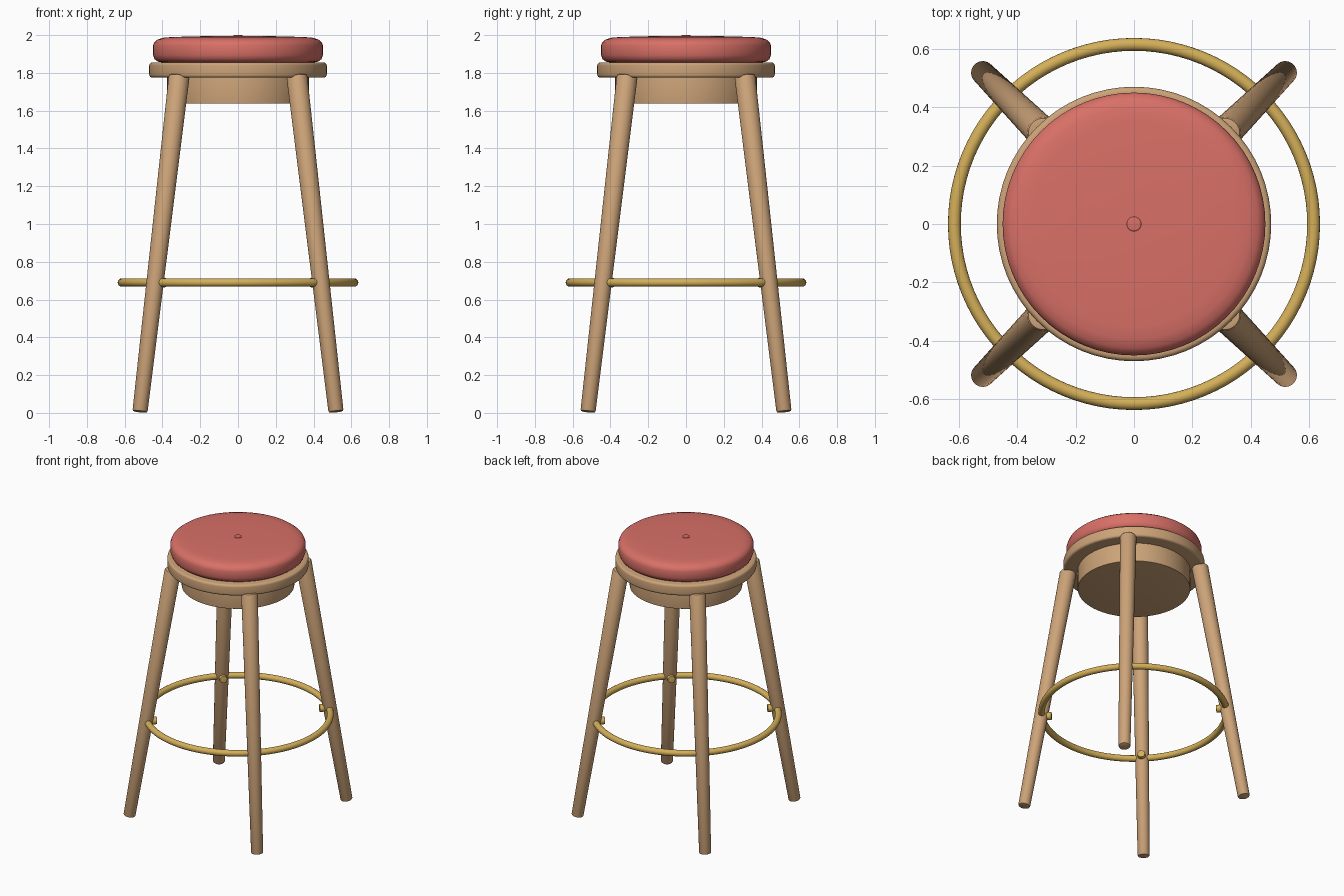
import bpy, bmesh, math
from mathutils import Vector

if "Cube" in bpy.data.objects:
    bpy.data.objects.remove(bpy.data.objects["Cube"])


def material(name, rgb):
    m = bpy.data.materials.new(name)
    m.diffuse_color = (*rgb, 1)
    m.use_nodes = True
    m.node_tree.nodes["Principled BSDF"].inputs["Base Color"].default_value = m.diffuse_color
    return m


RED = material("red upholstery", (0.69, 0.162, 0.136))
WOOD = material("light wood", (0.61, 0.37, 0.19))
BRASS = material("brass", (0.66, 0.43, 0.10))


def lathe(name, profile, mat, segments=64, start=None, axis=None):
    """Spin a closed (radius, height) profile; optionally aim it along an axis."""
    bm = bmesh.new()
    verts = [bm.verts.new((r, 0, z)) for r, z in profile]
    edges = [bm.edges.new(p) for p in zip(verts, verts[1:])]
    bmesh.ops.spin(bm, geom=verts + edges, cent=(0, 0, 0), axis=(0, 0, 1),
                   angle=2 * math.pi, steps=segments, use_duplicate=False)
    bmesh.ops.remove_doubles(bm, verts=bm.verts, dist=1e-5)
    bmesh.ops.recalc_face_normals(bm, faces=bm.faces)
    me = bpy.data.meshes.new(name)
    bm.to_mesh(me)
    bm.free()
    me.materials.append(mat)
    ob = bpy.data.objects.new(name, me)
    bpy.context.collection.objects.link(ob)
    if axis:
        ob.location = start
        ob.rotation_mode = 'QUATERNION'
        ob.rotation_quaternion = Vector((0, 0, 1)).rotation_difference(axis)
    return finish(ob)


def finish(ob):
    bpy.ops.object.select_all(action='DESELECT')
    ob.select_set(True)
    bpy.context.view_layer.objects.active = ob
    bpy.ops.object.shade_smooth_by_angle(angle=math.radians(40))
    return ob


def rounded(r, z0, z1, b, n=4):
    """Profile of a disc or rod with rounded rims."""
    arc = [(b * math.sin(i * math.pi / 2 / n), b * math.cos(i * math.pi / 2 / n))
           for i in range(n + 1)]
    low = [(r - b + s, z0 + b - c) for s, c in arc]
    high = [(r - b + s, z1 - b + c) for s, c in reversed(arc)]
    return [(0, z0)] + low + high + [(0, z1)]


# Seat: cushion with button, wooden rim and apron
lathe("seat_cushion", [(0, 1.855), (0.40, 1.855), (0.425, 1.86), (0.442, 1.873),
                       (0.45, 1.895), (0.45, 1.945), (0.443, 1.963), (0.425, 1.977),
                       (0.395, 1.986), (0.35, 1.99), (0.2, 1.994), (0, 1.995)], RED)
lathe("cushion_button", rounded(0.025, 1.985, 2.0, 0.004), RED, 24)
lathe("seat_rim", rounded(0.47, 1.775, 1.855, 0.016), WOOD)
lathe("seat_apron", rounded(0.375, 1.637, 1.79, 0.004), WOOD)

# Foot ring
bpy.ops.mesh.primitive_torus_add(major_radius=0.615, minor_radius=0.022,
                                 major_segments=96, minor_segments=16,
                                 location=(0, 0, 0.69))
ring = bpy.context.object
ring.name = "foot_ring"
ring.data.materials.append(BRASS)
finish(ring)

# Splayed tapered legs, each with a brass pin holding the ring
for name, sx, sy in (("front_left", -1, -1), ("front_right", 1, -1),
                     ("back_left", -1, 1), ("back_right", 1, 1)):
    foot = Vector((0.519 * sx, 0.519 * sy, 0.006))
    axis = Vector((0.311 * sx, 0.311 * sy, 1.787)) - foot
    h = axis.length
    lathe(name + "_leg", [(0, 0), (0.032, 0), (0.037, 0.002), (0.04, 0.008),
                          (0.055, h - 0.012), (0.051, h - 0.003), (0.044, h), (0, h)],
          WOOD, 32, foot, axis)
    inward = Vector((-sx, -sy, 0)).normalized()
    lathe(name + "_ring_pin", rounded(0.026, 0, 0.07, 0.004), BRASS, 20,
          Vector((0, 0, 0.69)) - inward * 0.62, inward)
